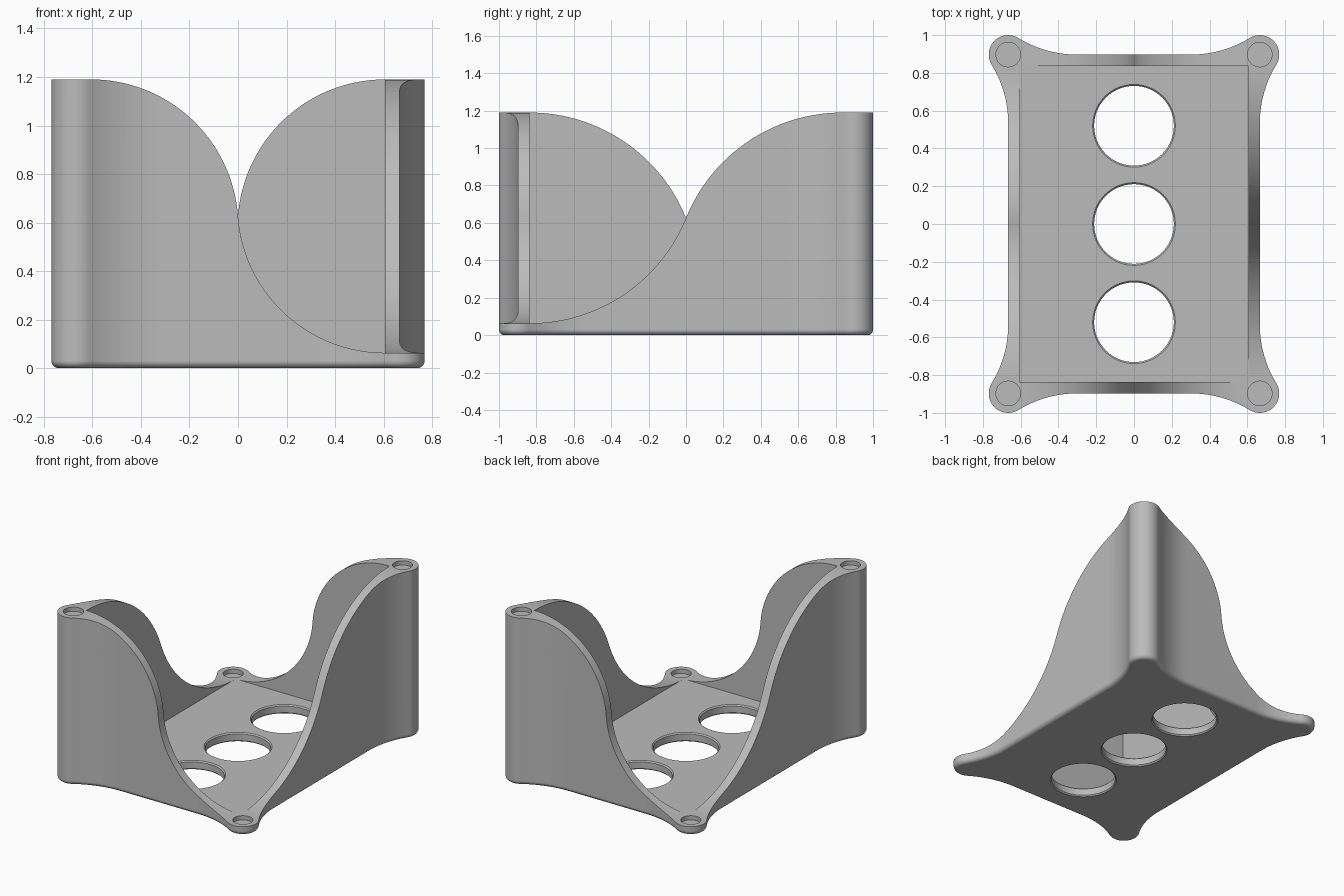
import bpy, bmesh
from math import sin, cos, asin, atan2, pi, sqrt
from mathutils import Matrix

if "Cube" in bpy.data.objects:
    bpy.data.objects.remove(bpy.data.objects["Cube"])

CX, CY = 0.666, 0.897        # corner post centres, also the outer wall planes
POST, FLARE = 0.103, 0.59    # post radius and concave flare radius
WALL = 0.06
FLOOR, TOP = 0.063, 1.19
FILLET = 0.03
IX, IY = CX - WALL, CY - WALL


def make_object(name, bm):
    bmesh.ops.recalc_face_normals(bm, faces=bm.faces)
    mesh = bpy.data.meshes.new(name)
    bm.to_mesh(mesh)
    bm.free()
    obj = bpy.data.objects.new(name, mesh)
    bpy.context.scene.collection.objects.link(obj)
    return obj


def loft(name, rings):
    """Closed solid through matching rings of points."""
    bm = bmesh.new()
    rows = [[bm.verts.new(p) for p in ring] for ring in rings]
    n = len(rows[0])
    for a, b in zip(rows, rows[1:]):
        for i in range(n):
            j = (i + 1) % n
            bm.faces.new((a[i], a[j], b[j], b[i]))
    bm.faces.new(rows[0][::-1])
    bm.faces.new(rows[-1])
    return make_object(name, bm)


def lathe(name, x, y, profile, steps=64):
    """Round cutter from (radius, height) pairs."""
    turn = [2 * pi * i / steps for i in range(steps)]
    return loft(name, [[(x + r * cos(t), y + r * sin(t), z) for t in turn]
                       for r, z in profile])


def outline(inset, z):
    """Plan outline: four round corners blended into the walls by flares."""
    d = sqrt((FLARE + POST) ** 2 - FLARE ** 2)
    a = atan2(d, FLARE)
    big, small = FLARE + inset, POST - inset
    n, m = 14, 24
    quarter = [(CX + FLARE - big * cos(a * i / n), CY - d + big * sin(a * i / n))
               for i in range(n)]
    for i in range(m + 1):
        t = -a + (pi / 2 + 2 * a) * i / m
        quarter.append((CX + small * cos(t), CY + small * sin(t)))
    quarter += [(CX - d + big * sin(a * i / n), CY + FLARE - big * cos(a * i / n))
                for i in reversed(range(n))]
    pts = (quarter + [(-x, y) for x, y in reversed(quarter)]
           + [(-x, -y) for x, y in quarter] + [(x, -y) for x, y in reversed(quarter)])
    return [(x, y, z) for x, y in pts]


def sweep_profile(w, reach):
    """Area above a wall: S curve of two arcs, low at -w and high at +w."""
    h = (TOP - FLOOR) / 2
    r = (w * w + h * h) / (2 * h)
    end, n = asin(w / r), 32
    low = [(-w + r * sin(end * i / n), FLOOR + r * (1 - cos(end * i / n)))
           for i in range(n + 1)]
    high = [(-u, FLOOR + TOP - z) for u, z in reversed(low[:-1])]
    return [(-reach, FLOOR)] + low + high + [(w, TOP + 0.2), (-reach, TOP + 0.2)]


# Solid body with a rounded bottom edge
rings = []
for i in range(7):
    t = pi / 2 * i / 6
    rings.append(outline(FILLET * (1 - sin(t)), FILLET * (1 - cos(t))))
rings.append(outline(0, TOP))
body = loft("corner_tray", rings)

# Rectangular pocket
cutters = [loft("pocket_cutter", [[(-IX, -IY, z), (IX, -IY, z), (IX, IY, z), (-IX, IY, z)]
                                  for z in (FLOOR, TOP + 0.2)])]

# Sweeping wall tops: each pair is a half turn of the other
across = sweep_profile(IX, 1.0)
along = sweep_profile(IY, 1.2)
for angle in (0, pi):
    end_cut = loft("end_wall_cutter", [[(u, y, z) for u, z in across]
                                       for y in (IY - 0.001, 1.2)])
    side_cut = loft("side_wall_cutter", [[(x, u, z) for u, z in along]
                                         for x in (IX - 0.001, 1.0)])
    for c in (end_cut, side_cut):
        c.data.transform(Matrix.Rotation(angle, 4, "Z"))
        cutters.append(c)

# Three floor openings with slightly eased rims
ease, r = 0.008, 0.211
for y in (-0.52, 0, 0.52):
    cutters.append(lathe("floor_hole_cutter", 0, y, [
        (r + 2 * ease, -ease), (r, ease), (r, FLOOR - ease), (r + 2 * ease, FLOOR + ease)]))

# Shallow round sockets on top of the four corners
for sx in (-1, 1):
    for sy in (-1, 1):
        z = TOP if sx == sy else FLOOR
        cutters.append(lathe("socket_cutter", sx * CX, sy * CY,
                             [(0.065, z - 0.03), (0.065, z + 0.05)], 40))

# Cut everything, then drop the cutters
bpy.ops.object.select_all(action="DESELECT")
body.select_set(True)
bpy.context.view_layer.objects.active = body
for c in cutters:
    c.hide_render = True
    mod = body.modifiers.new("cut", "BOOLEAN")
    mod.operation = "DIFFERENCE"
    mod.solver = "EXACT"
    mod.object = c
    bpy.ops.object.modifier_apply(modifier=mod.name)
    bpy.data.objects.remove(c)

# Material and shading
grey = bpy.data.materials.new("plain_grey")
grey.use_nodes = True
colour = (0.5, 0.5, 0.5, 1)
grey.diffuse_color = colour
grey.node_tree.nodes["Principled BSDF"].inputs["Base Color"].default_value = colour
body.data.materials.clear()
body.data.materials.append(grey)
bpy.ops.object.shade_smooth_by_angle(angle=pi / 6)
weighted = body.modifiers.new("even_normals", "WEIGHTED_NORMAL")
weighted.keep_sharp = True
